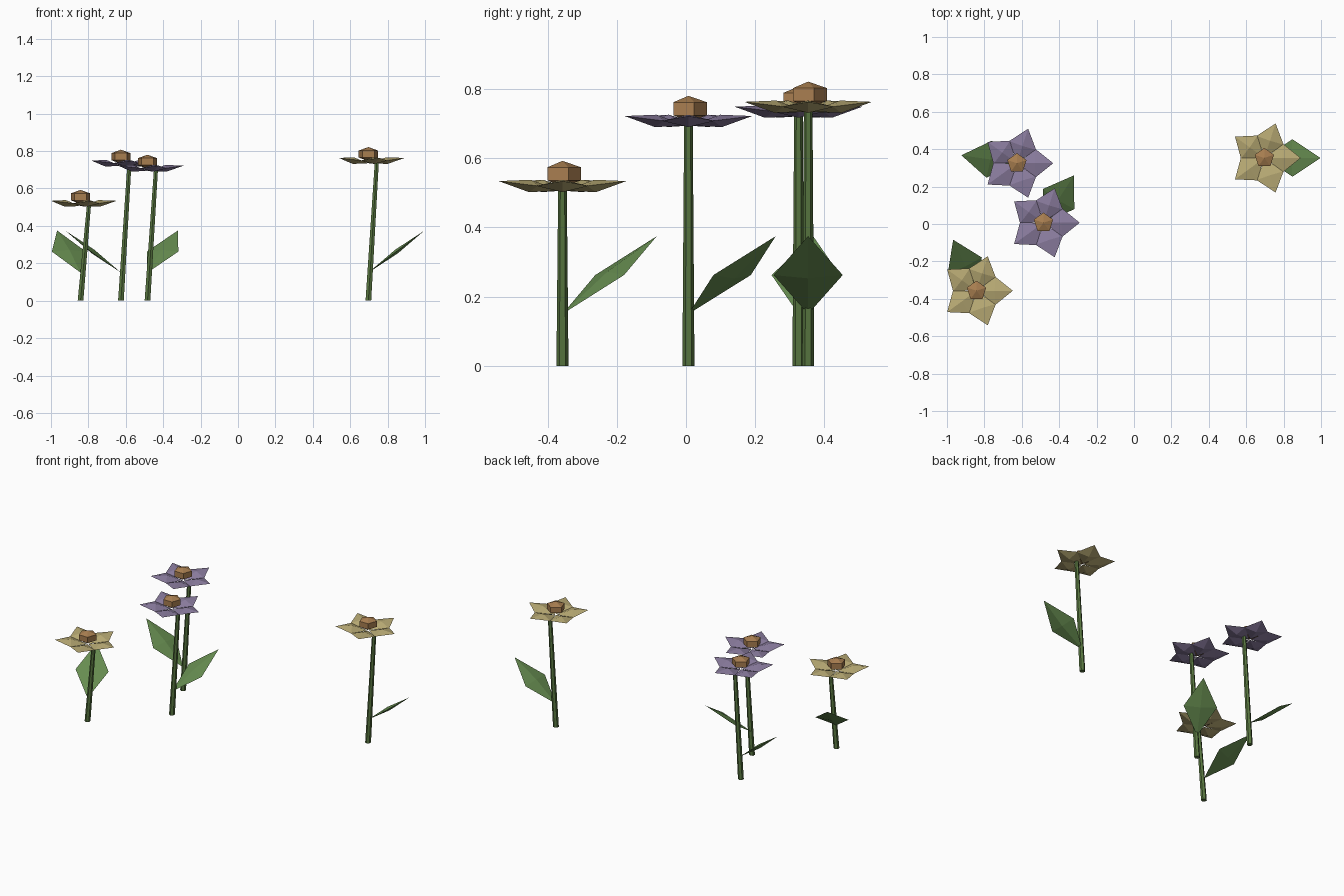
import bpy, bmesh, math
from mathutils import Vector, Matrix

if "Cube" in bpy.data.objects:
    bpy.data.objects.remove(bpy.data.objects["Cube"])


def material(name, rgb):
    lin = [((c / 255 + 0.055) / 1.055) ** 2.4 for c in rgb]
    m = bpy.data.materials.new(name)
    m.diffuse_color = (*lin, 1)
    m.use_nodes = True
    m.node_tree.nodes["Principled BSDF"].inputs["Base Color"].default_value = m.diffuse_color
    return m


STEM = material("stem green", (88, 118, 64))
LEAF = material("leaf green", (102, 140, 80))
YELLOW = material("pale yellow", (184, 170, 116))
PURPLE = material("dusty purple", (138, 124, 158))
BROWN = material("centre brown", (168, 126, 80))


def finish(name, bm, mat):
    bmesh.ops.recalc_face_normals(bm, faces=bm.faces)
    me = bpy.data.meshes.new(name)
    bm.to_mesh(me)
    bm.free()
    me.materials.append(mat)
    ob = bpy.data.objects.new(name, me)
    bpy.context.collection.objects.link(ob)
    return ob


def blade(bm, origin, angle, start, end, half_width, thick):
    """Flattened eight-faced blade from start to end, given as (radius, z)."""
    a, b = Vector((start[0], 0, start[1])), Vector((end[0], 0, end[1]))
    mid = (a + b) / 2
    axis = (b - a).normalized()
    up = Vector((-axis.z, 0, axis.x)) * thick
    side = Vector((0, half_width, 0))
    M = Matrix.Translation(origin) @ Matrix.Rotation(angle, 4, 'Z')
    v0, v1 = bm.verts.new(M @ a), bm.verts.new(M @ b)
    ring = [bm.verts.new(M @ (mid + o)) for o in (side, up, -side, -up)]
    for i in range(4):
        p, q = ring[i], ring[(i + 1) % 4]
        bm.faces.new((v0, p, q))
        bm.faces.new((v1, q, p))


def flower(label, x, y, h, leaf_angle, petal_mat):
    base = Vector((x, y, 0))

    # leaning tapered stem
    bm = bmesh.new()
    bmesh.ops.create_cone(bm, cap_ends=True, segments=6, radius1=0.0175, radius2=0.0125,
                          depth=h, matrix=Matrix.Translation((0, 0, h / 2)))
    for v in bm.verts:
        v.co.x += 0.045 * v.co.z / h
        v.co += base
    finish(label + "_stem", bm, STEM)

    # single leaf
    bm = bmesh.new()
    blade(bm, base, leaf_angle, (0.0, 0.15), (0.3, 0.375), 0.1, 0.012)
    finish(label + "_leaf", bm, LEAF)

    # five petals
    bm = bmesh.new()
    for i in range(5):
        blade(bm, base, i * math.tau / 5, (0.005, h - 0.004), (0.194, h + 0.024), 0.076, 0.018)
    finish(label + "_petals", bm, petal_mat)

    # faceted flower centre
    bm = bmesh.new()
    bmesh.ops.create_uvsphere(bm, u_segments=5, v_segments=3, radius=0.0625)
    bmesh.ops.transform(bm, verts=bm.verts,
                        matrix=Matrix.Translation((x, y, h + 0.045)) @ Matrix.Diagonal((1, 1, 0.6, 1)))
    finish(label + "_centre", bm, BROWN)


flower("left_front_flower", -0.842, -0.357, 0.51, 2.0, YELLOW)
flower("left_back_flower", -0.626, 0.325, 0.725, 3.0, PURPLE)
flower("middle_flower", -0.484, 0.007, 0.698, 1.0, PURPLE)
flower("right_flower", 0.697, 0.353, 0.739, 0.0, YELLOW)
